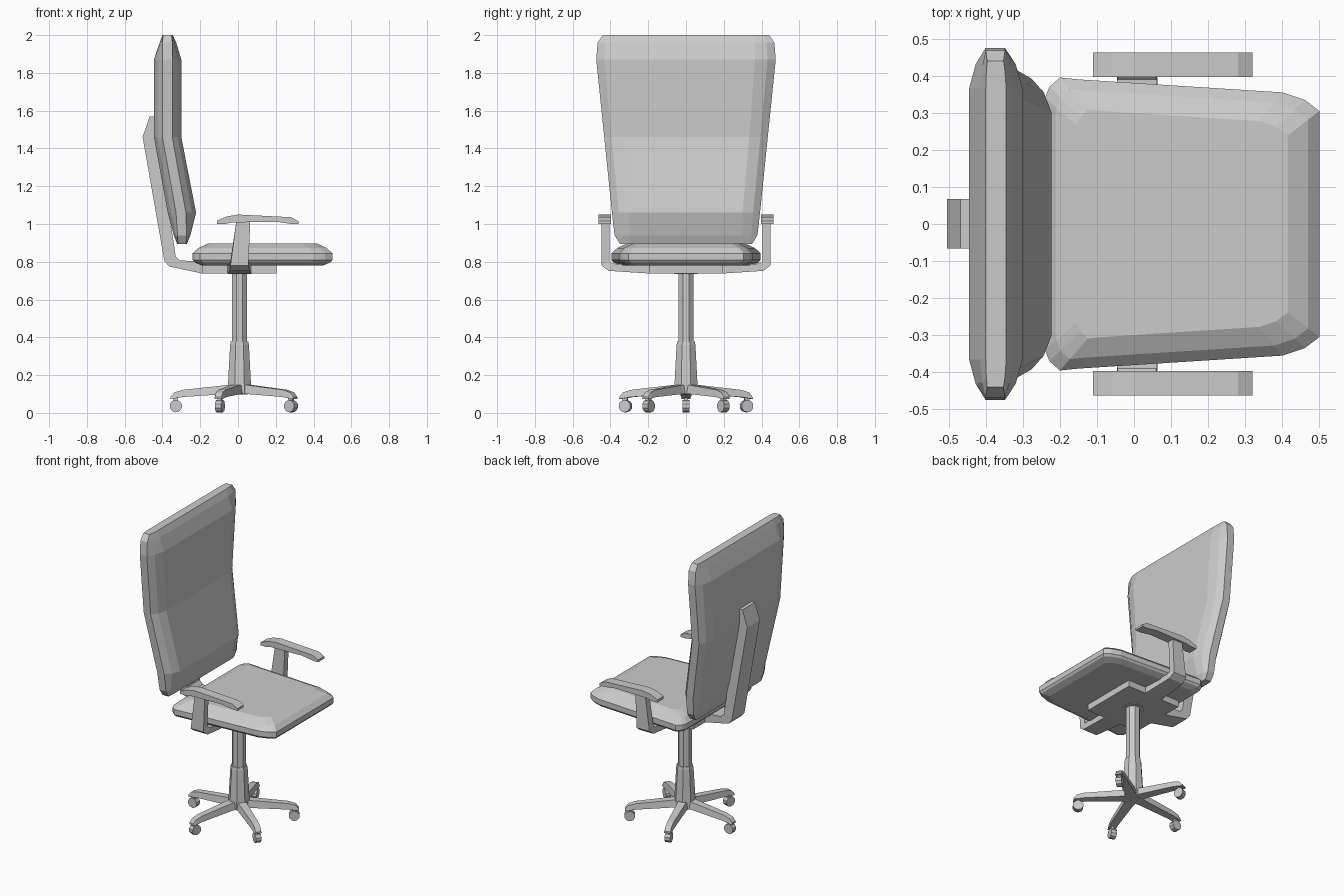
import bpy, bmesh, math
from mathutils import Matrix, Vector

cube = bpy.data.objects.get("Cube")
if cube:
    bpy.data.objects.remove(cube, do_unlink=True)

grey = bpy.data.materials.new("plain grey")
grey.use_nodes = True
grey.diffuse_color = (0.6, 0.6, 0.6, 1)
grey.node_tree.nodes["Principled BSDF"].inputs["Base Color"].default_value = (0.6, 0.6, 0.6, 1)


def loft(name, rings, matrix=None):
    """Skin a closed body through rings with equal point counts."""
    bm = bmesh.new()
    rows = [[bm.verts.new(p) for p in ring] for ring in rings]
    n = len(rows[0])
    for a, b in zip(rows, rows[1:]):
        for i in range(n):
            j = (i + 1) % n
            bm.faces.new((a[i], a[j], b[j], b[i]))
    bm.faces.new(rows[0][::-1])
    bm.faces.new(rows[-1])
    if matrix:
        bm.transform(matrix)
    bmesh.ops.recalc_face_normals(bm, faces=bm.faces)
    mesh = bpy.data.meshes.new(name)
    bm.to_mesh(mesh)
    bm.free()
    mesh.materials.append(grey)
    obj = bpy.data.objects.new(name, mesh)
    bpy.context.collection.objects.link(obj)
    return obj


def side_prism(name, profile, y0, y1, matrix=None):
    """Extrude an x-z profile along y."""
    return loft(name, [[(x, y, z) for x, z in profile] for y in (y0, y1)], matrix)


def circle(radius, z, sides, cx=0.0):
    return [(cx + radius * math.cos((i + .5) * math.tau / sides),
             radius * math.sin((i + .5) * math.tau / sides), z) for i in range(sides)]


CX = 0.008

# Gas lift column and its tapered sleeve
loft("column", [circle(.044, z, 8, CX) for z in (.34, .76)])
loft("column_sleeve", [circle(r, z, 8, CX) for r, z in
                       ((.068, .1), (.066, .15), (.054, .36), (.05, .378))])
loft("column_collar", [circle(.066, z, 8, CX) for z in (.735, .775)])

# Five legs with casters
leg_sections = [(0, .042, .098, .155), (.07, .032, .1, .147), (.3, .025, .084, .122),
                (.345, .024, .076, .108), (.365, .022, .074, .085)]
for k in range(5):
    turn = Matrix.Translation((CX, 0, 0)) @ Matrix.Rotation(math.radians(36 + 72 * k), 4, 'Z')
    loft(f"leg_{k + 1}", [[(r, -w, lo), (r, w, lo), (r, w * .8, hi), (r, -w * .8, hi)]
                          for r, w, lo, hi in leg_sections], turn)
    wheel = [(.337 + x, .036 + y) for x, y, _ in circle(.033, 0, 10)]
    side_prism(f"caster_{k + 1}", wheel, -.018, .018, turn)
    side_prism(f"caster_stem_{k + 1}", [(.325, .05), (.35, .05), (.35, .09), (.325, .09)],
               -.01, .01, turn)

# Seat cushion: tapered outline stacked with rounded edges
half = [(.5, .305), (.46, .335), (.4, .355), (-.15, .39), (-.2, .395), (-.228, .37), (-.24, .34)]
outline = half + [(x, -y) for x, y in reversed(half)]
rings = []
for inset, z in ((.05, .78), (.01, .797), (0, .81), (0, .845), (.03, .873), (.085, .898)):
    sx, sy = 1 - inset / .37, 1 - inset / .39
    rings.append([(.13 + (x - .13) * sx, y * sy, z) for x, y in outline])
loft("seat_cushion", rings)

# Backrest: z, back x, side band back x, side band front x, front x, inner and outer half widths
back_sections = [
    (.895, -.322, -.318, -.275, -.27, .3, .35),
    (.94, -.34, -.32, -.272, -.252, .3, .378),
    (1.06, -.372, -.328, -.276, -.222, .3, .392),
    (1.46, -.445, -.4, -.348, -.3, .335, .433),
    (1.87, -.445, -.4, -.348, -.3, .365, .475),
    (1.96, -.415, -.4, -.348, -.327, .365, .468),
    (2.0, -.4, -.396, -.352, -.345, .365, .44)]
rings = []
for z, back, mid_back, mid_front, front, wi, wo in back_sections:
    wm = wi + (wo - wi) * .6
    side = [(front, wi), (front + (mid_front - front) * .4, wm), (mid_front, wo),
            (mid_back, wo), (back + (mid_back - back) * .4, wm), (back, wi)]
    rings.append([(x, y, z) for x, y in side] + [(x, -y, z) for x, y in reversed(side)])
loft("backrest", rings)

# Bent bar holding the backrest
side_prism("backrest_support", [
    (-.468, 1.57), (-.505, 1.46), (-.39, .805), (-.365, .775), (-.19, .738), (-.1, .738),
    (-.1, .79), (-.2, .8), (-.31, .808), (-.33, .83), (-.425, 1.46), (-.435, 1.57)],
    -.066, .068)

# Plate beneath the seat
side_prism("seat_plate", [(-.19, .738), (.205, .738), (.205, .785), (-.19, .785)], -.195, .195)

# Arm brackets and arm pads on both sides
bracket = [(.15, .738, .15, .785, -.055, .072), (.195, .738, .195, .785, -.055, .072),
           (.41, .752, .39, .79, -.045, .062), (.447, .78, .405, .805, -.04, .055),
           (.447, 1.02, .405, 1.02, -.008, .065)]
pad = [(-.11, 1.0), (-.11, 1.018), (-.06, 1.04), (0, 1.05), (.28, 1.036), (.32, 1.015),
       (.32, 1.0), (.285, 1.0), (.2, 1.012), (-.03, 1.008), (-.07, 1.0)]
for label, s in (("left", 1), ("right", -1)):
    loft(f"arm_bracket_{label}", [
        [(x0, s * yo, zo), (x1, s * yo, zo), (x1, s * yi, zi), (x0, s * yi, zi)]
        for yo, zo, yi, zi, x0, x1 in bracket])
    side_prism(f"arm_pad_{label}", pad, s * .396, s * .462)
